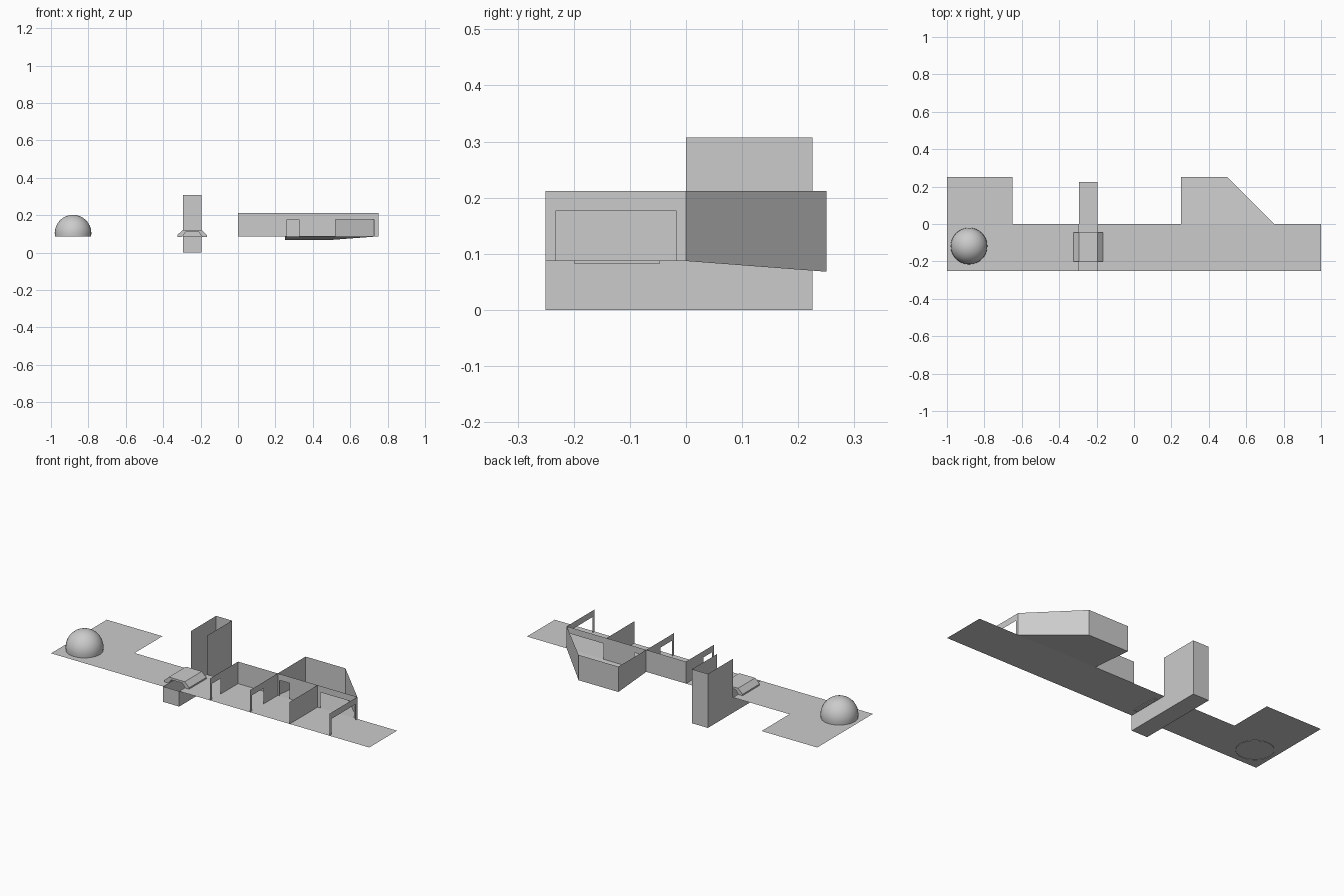
import bpy, bmesh
from mathutils import Vector

if "Cube" in bpy.data.objects:
    bpy.data.objects.remove(bpy.data.objects["Cube"])

FLOOR, TOP, DOOR = 0.087, 0.212, 0.176
PX0, PX1 = -0.295, -0.195      # lift shaft sides


def make(name, polys):
    """Object from a list of polygons, welding shared corners."""
    bm = bmesh.new()
    for p in polys:
        bm.faces.new([bm.verts.new(v) for v in p])
    bmesh.ops.remove_doubles(bm, verts=bm.verts[:], dist=1e-5)
    me = bpy.data.meshes.new(name)
    bm.to_mesh(me)
    bm.free()
    ob = bpy.data.objects.new(name, me)
    bpy.context.collection.objects.link(ob)
    return ob


def upright(a, b, z0, z1):
    """Vertical quad between two plan points."""
    return [(*a, z0), (*b, z0), (*b, z1), (*a, z1)]


def wall(name, a, b, doors=()):
    """Thin wall from a to b; doors are (start, end) distances along it."""
    a, b = Vector(a), Vector(b)
    length = (b - a).length
    at = lambda d: tuple(a + (b - a) * d / length)
    polys, pos = [], 0
    for d0, d1 in doors:
        polys.append(upright(at(pos), at(d0), FLOOR, TOP))
        polys.append(upright(at(d0), at(d1), DOOR, TOP))
        pos = d1
    polys.append(upright(at(pos), at(length), FLOOR, TOP))
    return make(name, polys)


def flat(x0, x1, y0, y1, z):
    return [(x0, y0, z), (x1, y0, z), (x1, y1, z), (x0, y1, z)]


# Floor strip with gap for the shaft, and a side yard at the left end
make("floor", [flat(-1, -0.65, -0.25, 0, FLOOR), flat(-0.65, PX0, -0.25, 0, FLOOR),
               flat(PX1, 1, -0.25, 0, FLOOR), flat(-1, -0.65, 0, 0.25, FLOOR)])

# Sunken trench leading to an open-topped shaft
trench = [flat(PX0, PX1, -0.25, 0, 0), flat(PX0, PX1, 0, 0.225, 0),
          upright((PX0, -0.25), (PX1, -0.25), 0, FLOOR),
          upright((PX0, 0.225), (PX1, 0.225), 0, 0.307)]
for x in (PX0, PX1):
    trench.append(upright((x, -0.25), (x, 0), 0, FLOOR))
    trench.append(upright((x, 0), (x, 0.225), 0, 0.307))
make("trench_and_shaft", trench)

# Partition walls and back wall with doorways
for i, (x, doors) in enumerate([(0, [(0.018, 0.095)]), (0.25, [(0.018, 0.12)]),
                                (0.5, []), (0.75, [(0.017, 0.233)])]):
    wall(f"partition_{i}", (x, -0.25), (x, 0), doors)
wall("back_wall", (0, 0), (0.75, 0), [(0.262, 0.325), (0.52, 0.728)])

# Rear annex: open top, sloping floor, one slanted side
plan = [(0.25, 0, FLOOR), (0.25, 0.25, 0.068), (0.5, 0.25, 0.068), (0.75, 0, FLOOR)]
annex = [plan]
for p, q in zip(plan, plan[1:]):
    annex.append([p, q, (q[0], q[1], TOP), (p[0], p[1], TOP)])
make("rear_annex", annex)

# Arched footbridge over the trench: profile extruded along y
half = [(0.078, 0.083), (0.078, 0.095), (0.05, 0.122)]
inner = [(0.035, 0.11), (0.055, 0.083)]
cx, y0, y1 = -0.245, -0.2, -0.046
right = [(cx + x, z) for x, z in half]
left = [(cx - x, z) for x, z in half]
under_r = [(cx + x, z) for x, z in inner]
under_l = [(cx - x, z) for x, z in inner]
loop = right + left[::-1] + under_l[::-1] + under_r
bridge = [[(x, y, z) for x, z in loop] for y in (y0, y1)]
for (xa, za), (xb, zb) in zip(loop, loop[1:] + loop[:1]):
    bridge.append([(xa, y0, za), (xb, y0, zb), (xb, y1, zb), (xa, y1, za)])
ob = make("footbridge", bridge)
bm = bmesh.new()
bm.from_mesh(ob.data)
bmesh.ops.recalc_face_normals(bm, faces=bm.faces[:])
bm.to_mesh(ob.data)
bm.free()

# Smooth dome, cut just below the equator
bm = bmesh.new()
bmesh.ops.create_uvsphere(bm, u_segments=32, v_segments=16, radius=0.098)
bmesh.ops.translate(bm, verts=bm.verts[:], vec=(-0.882, -0.118, 0.104))
bmesh.ops.bisect_plane(bm, geom=bm.verts[:] + bm.edges[:] + bm.faces[:],
                       plane_co=(0, 0, 0.085), plane_no=(0, 0, 1), clear_inner=True)
for f in bm.faces:
    f.smooth = True
me = bpy.data.meshes.new("dome")
bm.to_mesh(me)
bm.free()
bpy.context.collection.objects.link(bpy.data.objects.new("dome", me))
